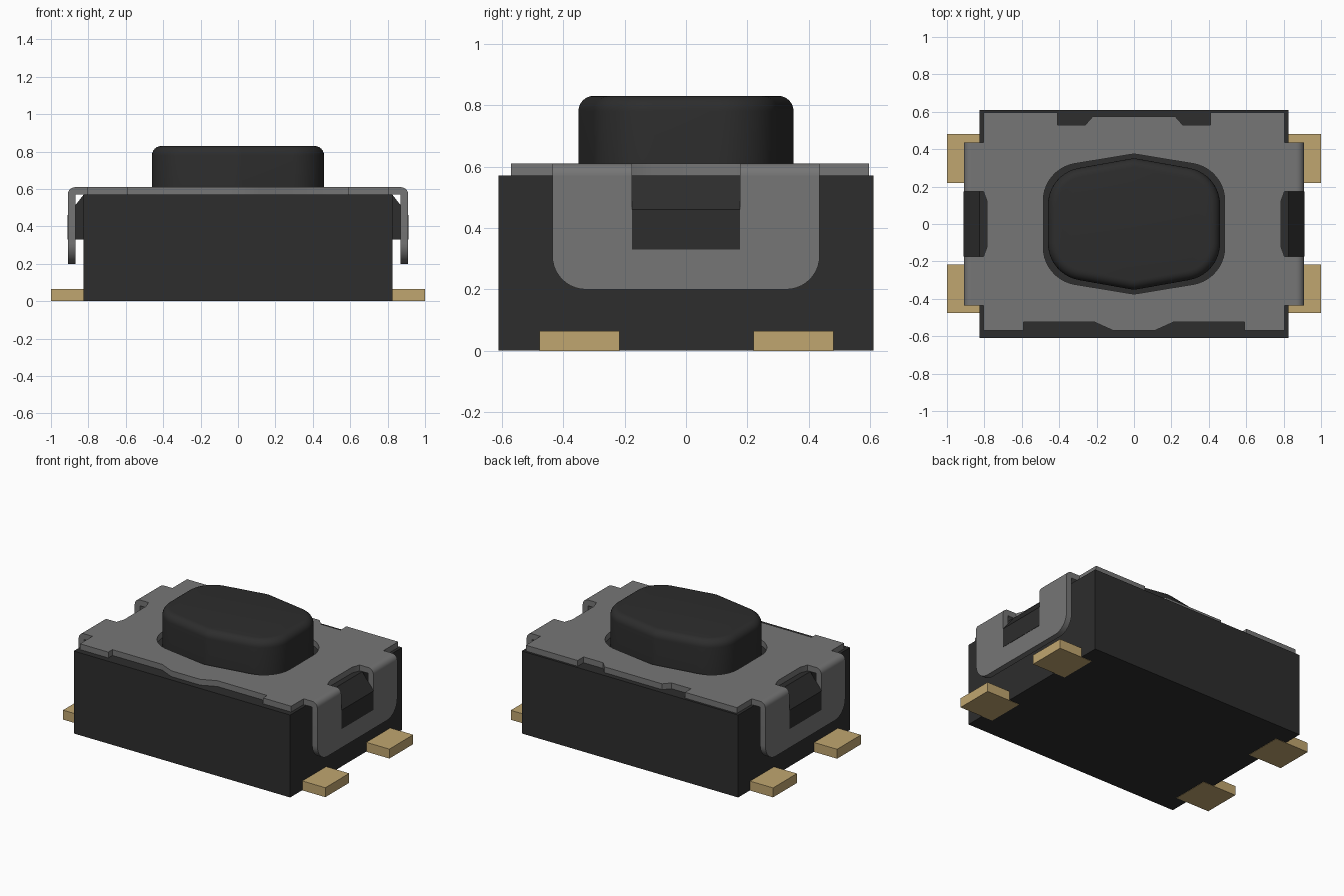
import bpy, bmesh, math
from mathutils import Vector, Matrix

cube = bpy.data.objects.get("Cube")
if cube:
    bpy.data.objects.remove(cube, do_unlink=True)


def material(name, rgb):
    m = bpy.data.materials.new(name)
    m.use_nodes = True
    m.diffuse_color = (*rgb, 1)
    bsdf = next(n for n in m.node_tree.nodes if n.type == 'BSDF_PRINCIPLED')
    bsdf.inputs["Base Color"].default_value = (*rgb, 1)
    return m


BLACK = material("black plastic", (0.026, 0.026, 0.026))
STEEL = material("grey steel", (0.18, 0.18, 0.18))
GOLD = material("gold contact", (0.53, 0.38, 0.16))

# Axis mappings (u, v, depth) -> (x, y, z)
UP = Matrix.Identity(3)
ALONG_X = Matrix(((0, 0, 1), (1, 0, 0), (0, 1, 0)))   # u = y, v = z
ALONG_Y = Matrix(((1, 0, 0), (0, 0, 1), (0, 1, 0)))   # u = x, v = z


def rounded(points, radii, steps=10):
    """Polygon with filleted corners; a zero radius stays sharp."""
    out = []
    for i, (p, r) in enumerate(zip(points, radii)):
        p = Vector(p)
        a = (Vector(points[i - 1]) - p).normalized()
        b = (Vector(points[(i + 1) % len(points)]) - p).normalized()
        if not r:
            out.append(p)
            continue
        half = a.angle(b) / 2
        centre = p + (a + b).normalized() * r / math.sin(half)
        start = p + a * r / math.tan(half) - centre
        end = p + b * r / math.tan(half) - centre
        for k in range(steps + 1):
            t = k / steps
            sweep = math.pi - 2 * half
            out.append(centre + (start * math.sin((1 - t) * sweep)
                                 + end * math.sin(t * sweep)) / math.sin(sweep))
    return out


def prism(bm, loops, low, high, axes=UP):
    """Extrude an outline, with optional hole loops, between two depths."""
    edges = []
    for loop in loops:
        vs = [bm.verts.new(axes @ Vector((p[0], p[1], low))) for p in loop]
        edges += [bm.edges.new((vs[i - 1], vs[i])) for i in range(len(vs))]
    if len(loops) == 1:
        faces = [bm.faces.new(vs)]
    else:
        filled = bmesh.ops.triangle_fill(bm, edges=edges, use_beauty=True)
        faces = [g for g in filled["geom"] if isinstance(g, bmesh.types.BMFace)]
    ext = bmesh.ops.extrude_face_region(bm, geom=faces, use_keep_orig=True)
    moved = [g for g in ext["geom"] if isinstance(g, bmesh.types.BMVert)]
    bmesh.ops.translate(bm, verts=moved, vec=axes @ Vector((0, 0, high - low)))


def rect(u0, u1, v0, v1):
    return [(u0, v0), (u1, v0), (u1, v1), (u0, v1)]


def finish(name, bm, mat, smooth=False):
    bmesh.ops.recalc_face_normals(bm, faces=bm.faces)
    mesh = bpy.data.meshes.new(name)
    bm.to_mesh(mesh)
    bm.free()
    mesh.materials.append(mat)
    obj = bpy.data.objects.new(name, mesh)
    bpy.context.collection.objects.link(obj)
    if smooth:
        bpy.ops.object.select_all(action='DESELECT')
        obj.select_set(True)
        bpy.context.view_layer.objects.active = obj
        bpy.ops.object.shade_smooth_by_angle(angle=math.radians(35))
    return obj


def mirrored(points, s):
    return [(s * u, v) for u, v in points]


# Housing
bm = bmesh.new()
prism(bm, [rect(-.825, .825, -.61, .61)], .002, .57)
finish("housing", bm, BLACK)

# Wedge catches that snap into the cover arms
for side, s in (("left", 1), ("right", -1)):
    bm = bmesh.new()
    wedge = [(.80, .33), (.912, .33), (.912, .46), (.825, .57), (.80, .57)]
    prism(bm, [mirrored(wedge, s)], -.175, .175, ALONG_Y)
    finish(side + "_catch", bm, BLACK)


def button_outline(half_x, peak, shoulder, r):
    pts = [(0, peak), (half_x, shoulder), (half_x, -shoulder),
           (0, -peak), (-half_x, -shoulder), (-half_x, shoulder)]
    return rounded(pts, [.12, r, r] * 2)


# Button with a rounded top rim
bm = bmesh.new()
prism(bm, [button_outline(.46, .352, .27, .2)], .56, .83)
rim = [e for e in bm.edges if all(v.co.z > .82 for v in e.verts)]
bmesh.ops.bevel(bm, geom=rim, offset=.05, segments=6, profile=.5, affect='EDGES')
finish("button", bm, BLACK, True)

# Cover plate: right half outline from the back centre to the front centre
half = [(.22, .575), (.26, .53), (.41, .53), (.41, .595), (.805, .595),
        (.805, .435), (.87, .435), (.87, .175), (.805, .175), (.785, .12),
        (.785, -.12), (.805, -.175), (.87, -.175), (.87, -.435),
        (.805, -.435), (.805, -.57), (.59, -.57), (.59, -.525),
        (.21, -.525), (.11, -.57)]
outline = half + mirrored(half, -1)[::-1]
bm = bmesh.new()
prism(bm, [outline, button_outline(.485, .375, .295, .2)], .57, .61)

# Bent arms with a window, folded down both ends
arm = rounded([(-.435, .57), (-.435, .2), (.435, .2), (.435, .57),
               (.175, .57), (.175, .33), (-.175, .33), (-.175, .57)],
              [0, .11, .11, 0, 0, 0, 0, 0])
bend = [(.87, .57)] + [(.87 + .04 * math.cos(k * math.pi / 16),
                        .57 + .04 * math.sin(k * math.pi / 16)) for k in range(9)]
for s in (1, -1):
    prism(bm, [arm], s * .87, s * .91, ALONG_X)
    for y in (-.435, .175):
        prism(bm, [mirrored(bend, s)], y, y + .26, ALONG_Y)
bmesh.ops.remove_doubles(bm, verts=bm.verts, dist=.0001)
finish("cover", bm, STEEL, True)

# Four solder contacts
for side, s in (("left", 1), ("right", -1)):
    for end, y in (("back", .35), ("front", -.347)):
        bm = bmesh.new()
        prism(bm, [mirrored(rect(.745, 1, y - .13, y + .13), s)], 0, .065)
        finish(f"{end}_{side}_contact", bm, GOLD)
